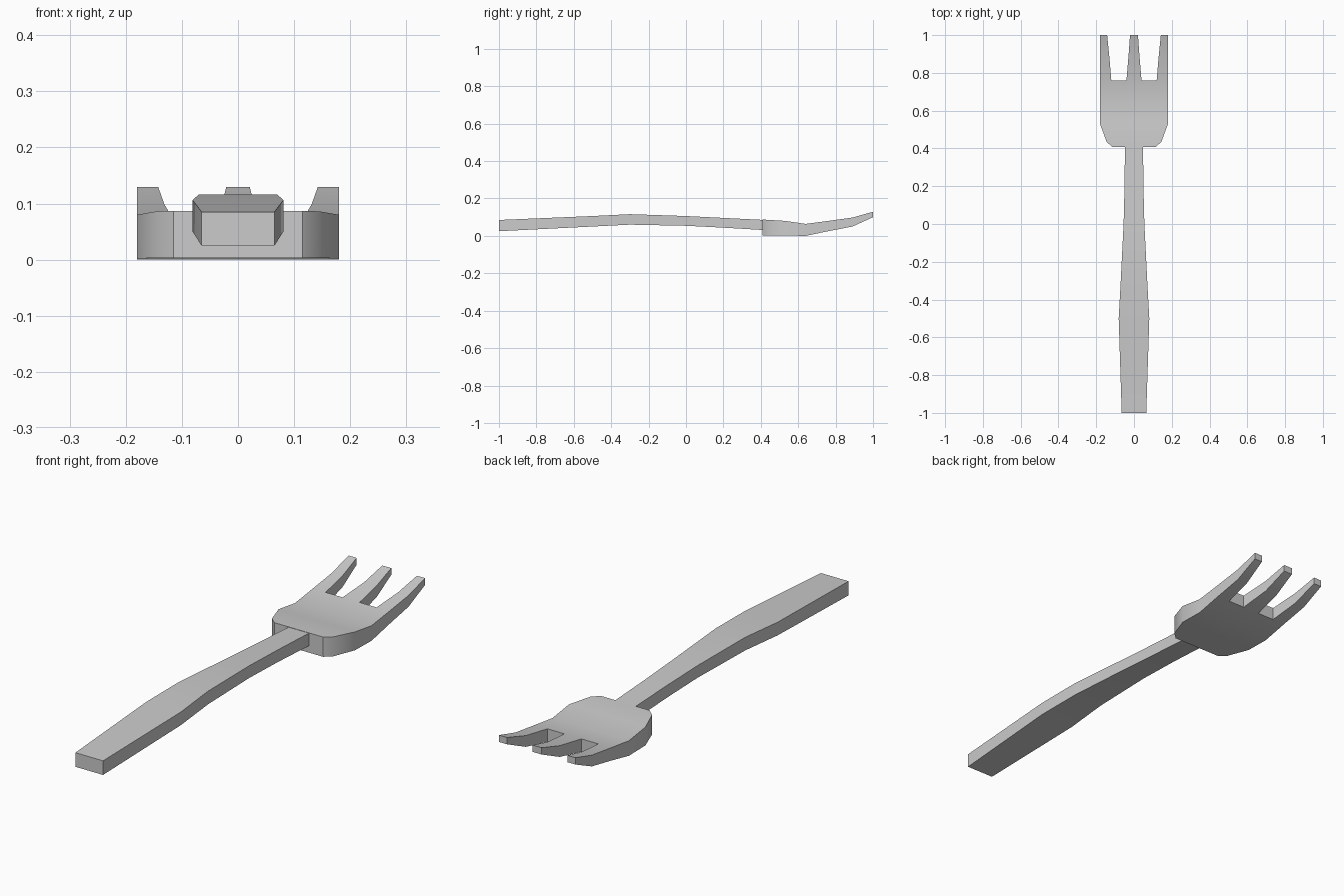
import bpy, bmesh, math

if "Cube" in bpy.data.objects:
    bpy.data.objects.remove(bpy.data.objects["Cube"])

steel = bpy.data.materials.new("brushed_steel")
steel.diffuse_color = (0.6, 0.6, 0.6, 1)
steel.use_nodes = True
steel.node_tree.nodes["Principled BSDF"].inputs["Base Color"].default_value = steel.diffuse_color


def slab(name, rows, slot_from=None):
    """Rows of (y, top z, bottom z, x positions) become a closed slab.
    From row slot_from on, every second column is left open."""
    bm = bmesh.new()
    top, bot = [], []
    for y, zt, zb, xs in rows:
        top.append([bm.verts.new((x, y, zt)) for x in xs])
        bot.append([bm.verts.new((x, y, zb)) for x in xs])
    walls = {}
    for r in range(len(rows) - 1):
        for c in range(len(rows[0][3]) - 1):
            if slot_from is not None and r >= slot_from and c % 2:
                continue
            ring = [(r, c), (r, c + 1), (r + 1, c + 1), (r + 1, c)]
            bm.faces.new([top[i][j] for i, j in ring])
            bm.faces.new([bot[i][j] for i, j in reversed(ring)])
            for a, b in zip(ring, ring[1:] + ring[:1]):
                if (b, a) in walls:
                    del walls[(b, a)]
                else:
                    walls[(a, b)] = True
    # side walls around the outline
    for a, b in walls:
        bm.faces.new([top[b[0]][b[1]], top[a[0]][a[1]],
                      bot[a[0]][a[1]], bot[b[0]][b[1]]])
    bmesh.ops.recalc_face_normals(bm, faces=bm.faces)
    me = bpy.data.meshes.new(name)
    bm.to_mesh(me)
    bm.free()
    me.materials.append(steel)
    ob = bpy.data.objects.new(name, me)
    bpy.context.collection.objects.link(ob)
    bpy.ops.object.select_all(action='DESELECT')
    ob.select_set(True)
    bpy.context.view_layer.objects.active = ob
    bpy.ops.object.shade_smooth_by_angle(angle=math.radians(30))
    return ob


# handle: arched bar, widest at y = -0.5
handle = [(-1.0, .085, .025, .065), (-.5, .106, .050, .081),
          (-.3, .116, .060, .070), (0, .106, .054, .055),
          (.2, .096, .044, .050), (.42, .085, .031, .048)]
slab("handle", [(y, t, b, (-w, w)) for y, t, b, w in handle])

# head: y, top, bottom, outer edge, slot outer edge, slot inner edge
head = [(.408, .087, .003, .115, .08, .03), (.435, .086, .003, .145, .10, .035),
        (.53, .080, .002, .18, .12, .04), (.64, .064, 0, .18, .12, .04),
        (.76, .080, .025, .18, .12, .04), (.89, .098, .050, .18, .131, .029),
        (1.0, .129, .100, .18, .142, .021)]
slab("head_with_tines",
     [(y, t, b, (-o, -s, -i, i, s, o)) for y, t, b, o, s, i in head], 4)
